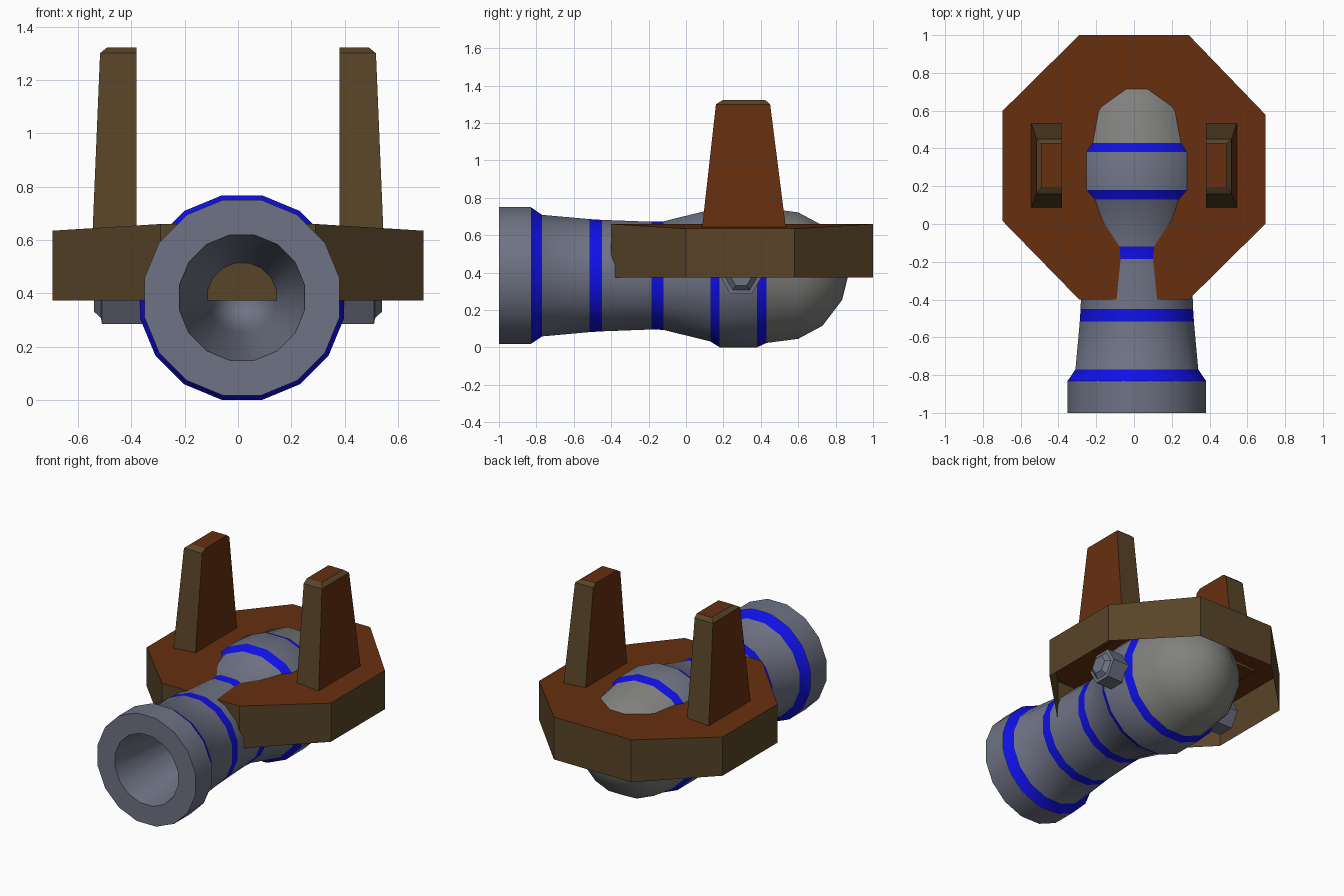
import bpy, bmesh, math
from mathutils import Vector

if "Cube" in bpy.data.objects:
    bpy.data.objects.remove(bpy.data.objects["Cube"])


def mat(name, rgb):
    m = bpy.data.materials.new(name)
    m.diffuse_color = (*rgb, 1)
    m.use_nodes = True
    m.node_tree.nodes["Principled BSDF"].inputs["Base Color"].default_value = m.diffuse_color
    return m


STEEL = mat("blue_grey_metal", (0.156, 0.171, 0.231))
BLUE = mat("blue_band", (0.005, 0.005, 0.80))
DOME = mat("neutral_grey", (0.216, 0.216, 0.209))
BROWN = mat("red_brown_wood", (0.135, 0.029, 0.005))
OLIVE = mat("olive_brown_wood", (0.098, 0.059, 0.021))


def make_object(name, bm, mats, smooth=False):
    me = bpy.data.meshes.new(name)
    bm.to_mesh(me)
    bm.free()
    ob = bpy.data.objects.new(name, me)
    bpy.context.collection.objects.link(ob)
    for m in mats:
        me.materials.append(m)
    if smooth:
        bpy.ops.object.select_all(action='DESELECT')
        ob.select_set(True)
        bpy.context.view_layer.objects.active = ob
        bpy.ops.object.shade_smooth_by_angle(angle=math.radians(30))
    return ob


def lathe(bm, profile, n, place, phase=0.0):
    """Rings of n points; profile = (position, radius, material of the next segment)."""
    rings = []
    for t, r, _ in profile:
        if r < 1e-6:
            rings.append([bm.verts.new(place(t, 0, 0))])
        else:
            angs = [2 * math.pi * i / n + phase for i in range(n)]
            rings.append([bm.verts.new(place(t, r * math.cos(a), r * math.sin(a))) for a in angs])
    for (a, b), p in zip(zip(rings, rings[1:]), profile):
        for i in range(n):
            j = (i + 1) % n
            loop = [a[i % len(a)], a[j % len(a)], b[j % len(b)], b[i % len(b)]]
            f = bm.faces.new(list(dict.fromkeys(loop)))
            f.material_index = p[2]
    bmesh.ops.recalc_face_normals(bm, faces=bm.faces)


# Barrel: bore, muzzle lip, waisted body with blue bands, rounded breech
CX, CZ, N = 0.015, 0.384, 16
profile = [
    (0.35, 0, 0), (-0.40, 0.13, 0), (-1.0, 0.235, 0),
    (-1.0, 0.366, 0), (-0.83, 0.366, 1), (-0.77, 0.325, 0),
    (-0.515, 0.302, 1), (-0.45, 0.298, 0), (-0.185, 0.288, 1),
    (-0.12, 0.29, 0), (0.13, 0.352, 1), (0.18, 0.383, 0),
    (0.38, 0.383, 1), (0.43, 0.36, 2), (0.60, 0.338, 2),
    (0.73, 0.268, 2), (0.835, 0.13, 2), (0.867, 0, 2)]
flat = math.cos(math.pi / N)
bm = bmesh.new()
lathe(bm, [(t, r / flat, m) for t, r, m in profile], N,
      lambda t, u, v: (CX + u, t, CZ + v), math.pi / N)
make_object("barrel", bm, [STEEL, BLUE, DOME], True)

# Octagonal carriage: crowned top and outer walls, open underneath
outline = [(-0.29, -0.40, 0.66), (0.29, -0.40, 0.66), (0.695, 0.0, 0.635), (0.695, 0.58, 0.635),
           (0.29, 1.0, 0.66), (-0.29, 1.0, 0.66), (-0.695, 0.6, 0.635), (-0.695, 0.015, 0.635)]
bm = bmesh.new()
top = [bm.verts.new(p) for p in outline]
low = [bm.verts.new((x, y, 0.373)) for x, y, z in outline]
for ids in ((0, 1, 4, 5), (1, 2, 3, 4), (5, 6, 7, 0)):
    bm.faces.new([top[i] for i in ids])
for i in range(8):
    j = (i + 1) % 8
    bm.faces.new((low[i], low[j], top[j], top[i])).material_index = 1
make_object("carriage_deck", bm, [BROWN, OLIVE])

for side, s in (("left", -1), ("right", 1)):
    # Tapered post with a chamfered cap, inner face vertical
    bm = bmesh.new()
    levels = [(0.63, 0.545, 0.085, 0.535), (1.30, 0.517, 0.16, 0.45), (1.322, 0.49, 0.195, 0.425)]
    rings = [[bm.verts.new((s * x, y, z)) for x, y in
              ((0.38, y0), (xo, y0), (xo, y1), (0.38, y1))] for z, xo, y0, y1 in levels]
    for k in (0, 1):
        for i in range(4):
            j = (i + 1) % 4
            f = bm.faces.new((rings[k][i], rings[k][j], rings[k + 1][j], rings[k + 1][i]))
            # front, back and chamfers are olive, side faces are brown
            f.material_index = 1 if i in (0, 2) or (k == 1 and i == 1) else 0
    bm.faces.new(rings[2])
    bm.faces.new(rings[0][::-1])
    bmesh.ops.recalc_face_normals(bm, faces=bm.faces)
    make_object(side + "_post", bm, [BROWN, OLIVE])

    # Six-sided trunnion with a stepped, bevelled end
    bm = bmesh.new()
    lathe(bm, [(0.30, 0, 0), (0.30, 0.114, 0), (0.51, 0.114, 0), (0.513, 0.09, 0),
               (0.54, 0.06, 0), (0.54, 0, 0)], 6,
          lambda t, u, v: (s * t, 0.295 + u, 0.384 + v))
    make_object(side + "_trunnion", bm, [STEEL])
